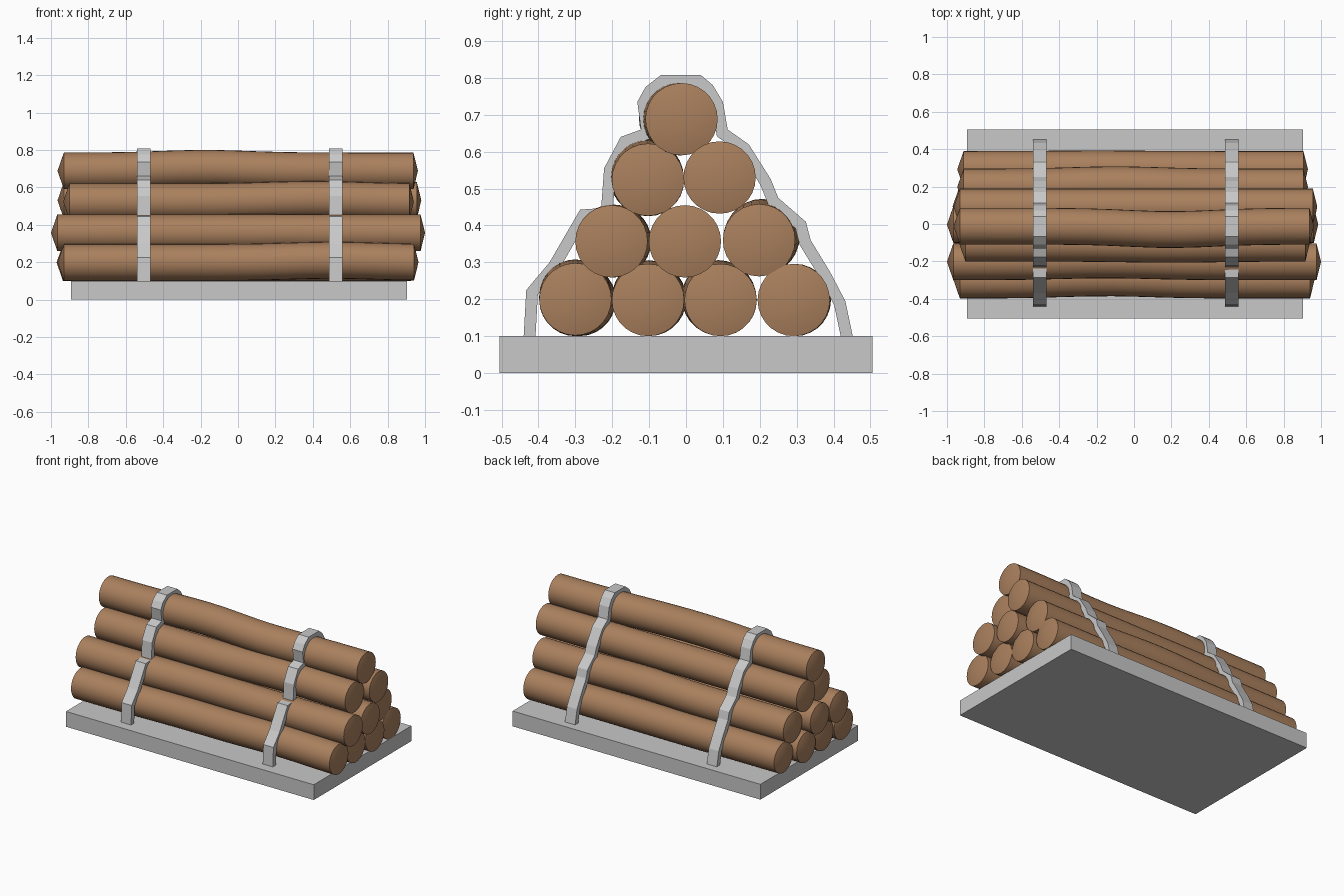
import bpy, bmesh, math
from mathutils import Vector

if "Cube" in bpy.data.objects:
    bpy.data.objects.remove(bpy.data.objects["Cube"])


def material(name, rgb):
    m = bpy.data.materials.new(name)
    m.diffuse_color = (*rgb, 1)
    m.use_nodes = True
    m.node_tree.nodes["Principled BSDF"].inputs["Base Color"].default_value = m.diffuse_color
    return m


BROWN = material("log brown", (0.40, 0.215, 0.11))
GREY = material("plain grey", (0.58, 0.58, 0.58))


def finish(bm, name, mat):
    bmesh.ops.recalc_face_normals(bm, faces=bm.faces)
    me = bpy.data.meshes.new(name)
    bm.to_mesh(me)
    bm.free()
    me.materials.append(mat)
    ob = bpy.data.objects.new(name, me)
    bpy.context.collection.objects.link(ob)
    return ob


def bump(x, peak):
    return math.exp(-((x - peak) / 0.33) ** 2)


# Slightly bowed log with shallow pointed ends
def log(name, y, z, x0, x1, dy, ypeak, dz, zpeak, r=0.098, sides=28, segs=16):
    bm = bmesh.new()
    a, b = x0 + 0.034, x1 - 0.024

    def centre(x):
        return y + dy * bump(x, ypeak), z + dz * bump(x, zpeak)

    rings = []
    for i in range(segs + 1):
        x = a + (b - a) * i / segs
        cy, cz = centre(x)
        rings.append([bm.verts.new((x, cy + r * math.cos(t), cz + r * math.sin(t)))
                      for t in (2 * math.pi * k / sides for k in range(sides))])
    for p, q in zip(rings, rings[1:]):
        for k in range(sides):
            n = (k + 1) % sides
            bm.faces.new((p[k], p[n], q[n], q[k]))
    for ring, x in ((rings[0], x0), (rings[-1], x1)):
        tip = bm.verts.new((x, *centre(x)))
        for k in range(sides):
            bm.faces.new((ring[k], ring[(k + 1) % sides], tip))
    ob = finish(bm, name, BROWN)
    bpy.ops.object.select_all(action='DESELECT')
    ob.select_set(True)
    bpy.context.view_layer.objects.active = ob
    bpy.ops.object.shade_smooth_by_angle(angle=math.radians(30))


# Strap: outline offset inwards, then extruded along x
def strap(name, x0, x1, outer, thick=0.032):
    pts = [Vector(p) for p in outer]
    inner = []
    for i, p in enumerate(pts):
        d1 = (p - pts[i - 1]).normalized() if i else Vector((0, 1))
        d2 = (pts[i + 1] - p).normalized() if i < len(pts) - 1 else Vector((0, -1))
        n1, n2 = Vector((d1.y, -d1.x)), Vector((d2.y, -d2.x))
        n = (n1 + n2).normalized()
        inner.append(p + n * thick / max(n.dot(n1), 0.75))
    bm = bmesh.new()
    rows = [[bm.verts.new((x, *p)) for p in line]
            for x, line in ((x0, pts), (x1, pts), (x1, inner), (x0, inner))]
    for i in range(len(pts) - 1):
        for k in range(4):
            p, q = rows[k], rows[(k + 1) % 4]
            bm.faces.new((p[i], p[i + 1], q[i + 1], q[i]))
    for i in (0, -1):
        bm.faces.new([row[i] for row in rows])
    finish(bm, name, GREY)


# Base slab
bm = bmesh.new()
bmesh.ops.create_cube(bm, size=1)
for v in bm.verts:
    v.co = (v.co.x * 1.795 + 0.005, v.co.y * 1.01, v.co.z * 0.1 + 0.05)
finish(bm, "base_slab", GREY)

# Log pyramid: y, z, x ends, sideways bow and its place, upward bow and its place
LOGS = [
    (-0.300, 0.198, -0.965, 0.965, 0.012, -0.15, 0.012, 0.50),
    (-0.103, 0.198, -0.960, 0.950, 0.006, 0.10, 0.010, -0.30),
    (0.094, 0.198, -0.970, 0.950, -0.008, 0.30, 0.010, 0.10),
    (0.292, 0.198, -0.945, 0.930, 0.003, -0.20, 0.000, 0.00),
    (-0.202, 0.357, -1.000, 1.000, 0.010, -0.15, 0.002, 0.20),
    (-0.003, 0.357, -1.000, 0.985, 0.000, 0.00, 0.000, 0.00),
    (0.198, 0.360, -0.945, 0.930, 0.012, -0.10, 0.014, 0.10),
    (-0.103, 0.523, -0.935, 0.940, -0.006, 0.20, 0.012, 0.40),
    (0.091, 0.530, -0.965, 0.980, 0.000, 0.00, 0.000, 0.00),
    (-0.012, 0.688, -0.965, 0.962, -0.018, 0.20, 0.014, -0.18),
]
for i, row in enumerate(LOGS):
    log(f"log_{i + 1}", *row)

# Two straps over the stack
OUTLINE = [(-0.44, 0.10), (-0.433, 0.225), (-0.37, 0.30), (-0.287, 0.443), (-0.23, 0.447),
           (-0.222, 0.555), (-0.177, 0.64), (-0.122, 0.66), (-0.132, 0.735), (-0.11, 0.775),
           (-0.068, 0.808), (0.04, 0.808), (0.073, 0.78), (0.1, 0.735), (0.113, 0.66),
           (0.17, 0.62), (0.23, 0.525), (0.25, 0.475), (0.325, 0.41), (0.338, 0.36),
           (0.39, 0.275), (0.432, 0.195), (0.452, 0.10)]
strap("left_strap", -0.54, -0.467, OUTLINE)
strap("right_strap", 0.487, 0.56, OUTLINE)
